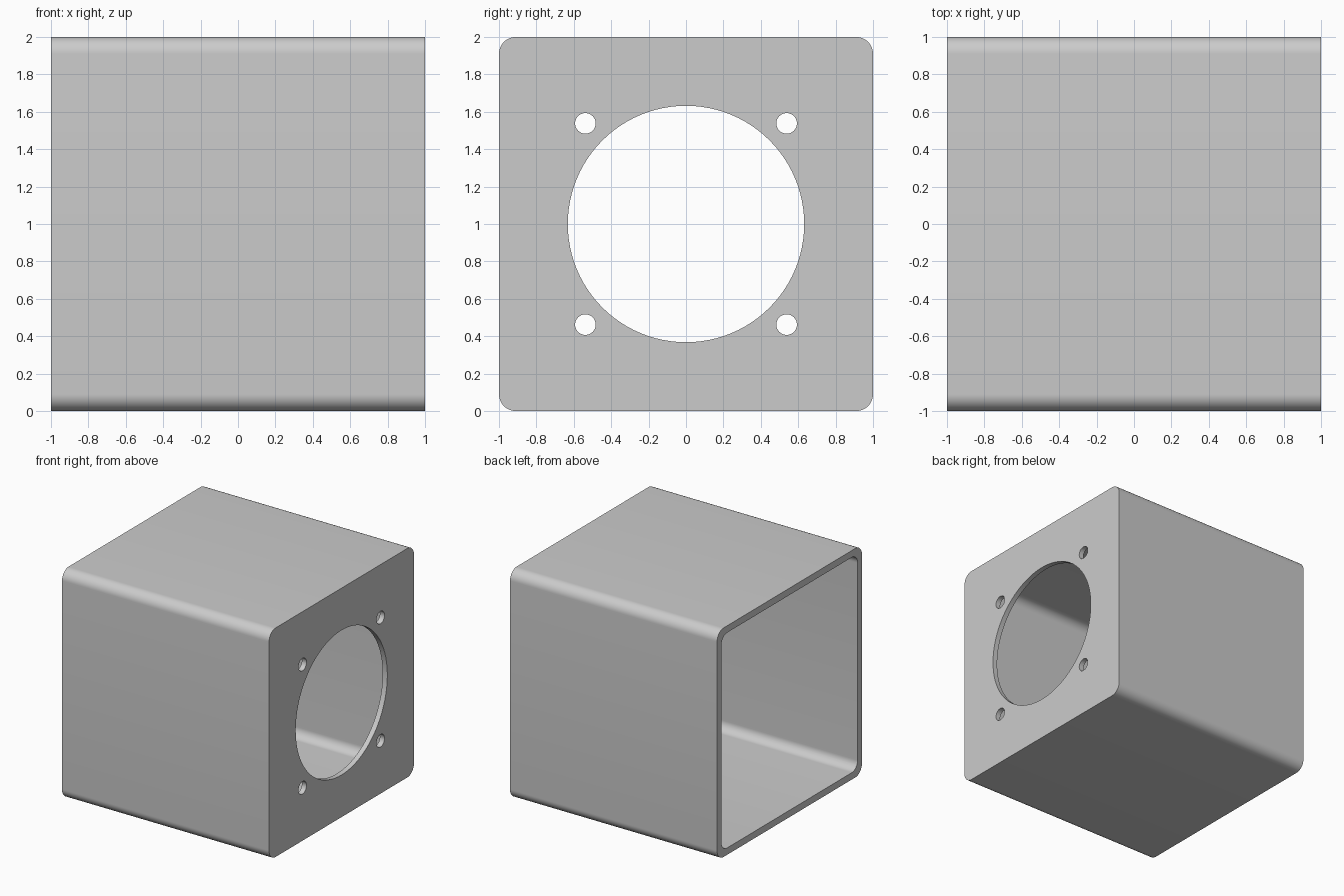
import bpy
import bmesh
from math import cos, sin, pi, radians

if "Cube" in bpy.data.objects:
    bpy.data.objects.remove(bpy.data.objects["Cube"])

WALL = 0.06        # tube wall thickness
PLATE = 0.045      # end plate thickness
HOLE_OFFSET = 0.538

grey = bpy.data.materials.new("plain grey")
grey.use_nodes = True
color = (0.6, 0.6, 0.6, 1)
grey.diffuse_color = color
grey.node_tree.nodes["Principled BSDF"].inputs["Base Color"].default_value = color


def rounded_square(half, radius, steps=12):
    """Outline of a rounded square in (y, z), centred on the origin."""
    c = half - radius
    points = []
    for quarter, (sy, sz) in enumerate([(1, 1), (-1, 1), (-1, -1), (1, -1)]):
        for i in range(steps + 1):
            a = (quarter + i / steps) * pi / 2
            points.append((sy * c + radius * cos(a), sz * c + radius * sin(a)))
    return points


def circle(y, z, radius, sides):
    return [(y + radius * cos(2 * pi * i / sides), z + radius * sin(2 * pi * i / sides))
            for i in range(sides)]


def prism(name, outline, x0, x1):
    """Extrude a (y, z) outline along x, with its axis at mid height."""
    bm = bmesh.new()
    face = bm.faces.new([bm.verts.new((x0, y, z + 1)) for y, z in outline])
    extruded = bmesh.ops.extrude_face_region(bm, geom=[face])["geom"]
    verts = [g for g in extruded if isinstance(g, bmesh.types.BMVert)]
    bmesh.ops.translate(bm, verts=verts, vec=(x1 - x0, 0, 0))
    bmesh.ops.recalc_face_normals(bm, faces=bm.faces)
    mesh = bpy.data.meshes.new(name)
    bm.to_mesh(mesh)
    bm.free()
    mesh.materials.append(grey)
    obj = bpy.data.objects.new(name, mesh)
    bpy.context.collection.objects.link(obj)
    return obj


# Outer shell
housing = prism("housing", rounded_square(1, 0.09), -1, 1)

# Cutters: open cavity, large port and four screw holes
cutters = [
    prism("cavity", rounded_square(1 - WALL, 0.08), -1.2, 1 - PLATE),
    prism("port", circle(0, 0, 0.632, 96), 0.5, 1.2),
]
for sy in (-1, 1):
    for sz in (-1, 1):
        cutters.append(prism("screw_hole", circle(sy * HOLE_OFFSET, sz * HOLE_OFFSET, 0.055, 32), 0.5, 1.2))

bpy.ops.object.select_all(action="DESELECT")
housing.select_set(True)
bpy.context.view_layer.objects.active = housing
for cutter in cutters:
    mod = housing.modifiers.new("cut", "BOOLEAN")
    mod.operation = "DIFFERENCE"
    mod.solver = "EXACT"
    mod.object = cutter
    bpy.ops.object.modifier_apply(modifier=mod.name)
    bpy.data.objects.remove(cutter)

bpy.ops.object.shade_smooth_by_angle(angle=radians(30))
